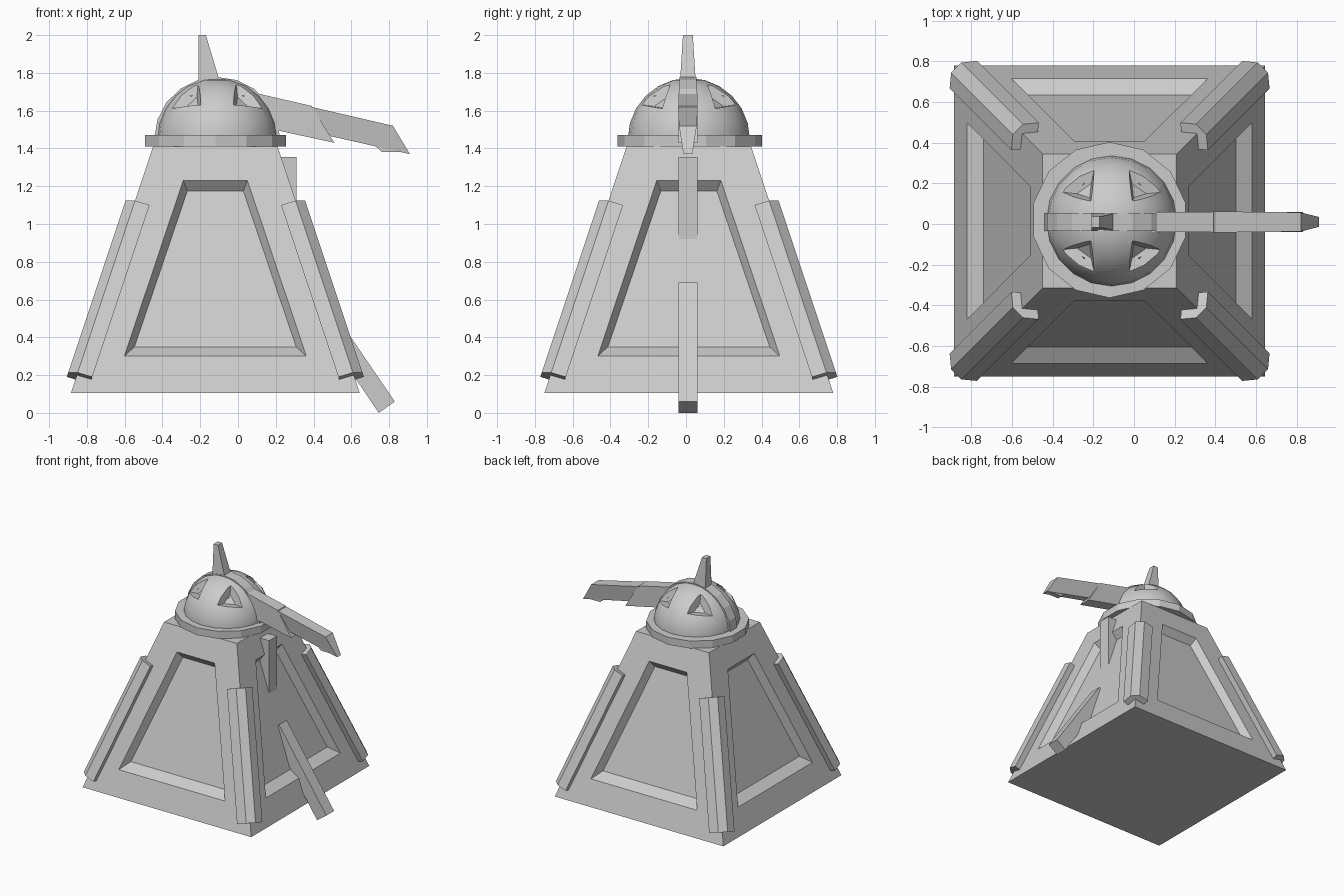
import bpy, bmesh, math
from mathutils import Vector, Matrix

cube = bpy.data.objects.get("Cube")
if cube:
    bpy.data.objects.remove(cube, do_unlink=True)

grey = bpy.data.materials.new("plain grey")
grey.use_nodes = True
colour = (0.6, 0.6, 0.6, 1)
grey.diffuse_color = colour
grey.node_tree.nodes["Principled BSDF"].inputs["Base Color"].default_value = colour

CX, CY = -0.12, 0.015            # axis of the tower
BASE, TOP = 0.105, 1.41          # tower heights


def finish(bm, name):
    bmesh.ops.remove_doubles(bm, verts=bm.verts, dist=0.0005)
    bmesh.ops.recalc_face_normals(bm, faces=bm.faces)
    mesh = bpy.data.meshes.new(name)
    bm.to_mesh(mesh)
    bm.free()
    mesh.materials.append(grey)
    ob = bpy.data.objects.new(name, mesh)
    bpy.context.collection.objects.link(ob)
    return ob


def bridge(bm, a, b):
    """Quads between two closed loops of points."""
    n = len(a)
    for i in range(n):
        j = (i + 1) % n
        bm.faces.new([bm.verts.new(p) for p in (a[i], a[j], b[j], b[i])])


def cap(bm, loop):
    bm.faces.new([bm.verts.new(p) for p in loop])


def loft(name, a, b):
    bm = bmesh.new()
    bridge(bm, a, b)
    cap(bm, a)
    cap(bm, b)
    return finish(bm, name)


def slab(name, profile, widths):
    """Side profile in x and z, with a half width for each point."""
    sides = [[Vector((x, 0.01 + s * w, z)) for (x, z), w in zip(profile, widths)]
             for s in (-1, 1)]
    return loft(name, *sides)


def half(z):
    """Half width of the tower at a height."""
    return 0.765 - (z - BASE) / 3


# Tower with a sunken panel on each of its four sides
bm = bmesh.new()


def trapezoid(z0, w0, z1, w1, depth, turn):
    pts = [(-w0, z0), (w0, z0), (w1, z1), (-w1, z1)]
    return [turn @ Vector((x, depth - half(z), z)) for x, z in pts]


for k in range(4):
    turn = Matrix.Translation((CX, CY, 0)) @ Matrix.Rotation(k * math.pi / 2, 4, 'Z')
    side = trapezoid(BASE, half(BASE), TOP, half(TOP), 0, turn)
    rim = trapezoid(0.3, 0.482, 1.23, 0.17, 0, turn)
    panel = trapezoid(0.35, 0.428, 1.175, 0.148, 0.063, turn)
    bridge(bm, side, rim)
    bridge(bm, rim, panel)
    cap(bm, panel)
for z in (BASE, TOP):
    h = half(z)
    cap(bm, [(CX + sx * h, CY + sy * h, z)
             for sx, sy in ((-1, -1), (1, -1), (1, 1), (-1, 1))])
finish(bm, "tower")

# Angled rails over the four corners
section = [(-0.01, -0.01), (-0.01, -0.085), (0.05, -0.085), (0.05, 0.0),
           (0.0, 0.05), (-0.085, 0.05), (-0.085, -0.01)]


def rail_end(z, sx, sy):
    loop = []
    for dx, dy in section:
        level = z + 0.27 * (dx + dy)
        h = half(level)
        loop.append(Vector((CX + sx * (h + dx), CY + sy * (h + dy), level)))
    return loop


for sx, side_name in ((-1, "right"), (1, "left")):
    for sy, end_name in ((-1, "front"), (1, "back")):
        loft(f"{end_name}_{side_name}_corner_rail",
             rail_end(0.2, sx, sy), rail_end(1.11, sx, sy))

# Collar under the dome
bm = bmesh.new()
bmesh.ops.create_cone(bm, cap_ends=True, segments=14, radius1=0.383, radius2=0.383,
                      depth=0.06, matrix=Matrix.Translation((CX, CY + 0.005, 1.44)))
finish(bm, "collar")

# Dome
centre = Vector((CX + 0.01, CY, 1.45))
bm = bmesh.new()
bmesh.ops.create_uvsphere(bm, u_segments=20, v_segments=12, radius=0.323,
                          matrix=Matrix.Translation(centre))
cut = bmesh.ops.bisect_plane(bm, geom=bm.verts[:] + bm.edges[:] + bm.faces[:],
                             plane_co=(0, 0, 1.42), plane_no=(0, 0, -1), clear_outer=True)
bmesh.ops.holes_fill(bm, edges=[e for e in bm.edges if e.is_boundary])
dome = finish(bm, "dome")

# Triangular eye sockets sunk into the dome
corners = [Vector(p).normalized() * 0.323 for p in
           ((0.1, 0.095, 0.285), (0.24, 0.14, 0.16), (0.085, 0.25, 0.18))]
middle = sum(corners, Vector()) / 3
for sx in (-1, 1):
    for sy in (-1, 1):
        flip = Vector((sx, sy, 1))
        inner = [middle * 0.88 + (p - middle) * 0.45 for p in corners]
        outer = [p + (p - q) * 0.5 for p, q in zip(corners, inner)]
        cutter = loft("socket_cutter", [centre + p * flip for p in outer],
                      [centre + p * flip for p in inner])
        cutter.hide_render = True
        mod = dome.modifiers.new("socket", 'BOOLEAN')
        mod.operation = 'DIFFERENCE'
        mod.solver = 'EXACT'
        mod.object = cutter
        bpy.context.view_layer.objects.active = dome
        bpy.ops.object.modifier_apply(modifier=mod.name)
        bpy.data.objects.remove(cutter, do_unlink=True)
bpy.ops.object.select_all(action='DESELECT')
dome.select_set(True)
bpy.context.view_layer.objects.active = dome
bpy.ops.object.shade_smooth_by_angle(angle=math.radians(30))

# Narrow band over the dome, running from side to side
arc = [(centre.x + 0.333 * math.cos(a), 1.45 + 0.328 * math.sin(a))
       for a in (math.pi * i / 10 for i in range(11))]
slab("dome_band", arc, [0.045] * len(arc))

# Spike on the crown
slab("crown_spike", [(-0.21, 1.7), (-0.08, 1.7), (-0.17, 2.0), (-0.21, 2.0)],
     [0.045, 0.045, 0.026, 0.026])

# Two-part arm
slab("arm_inner", [(0.02, 1.71), (0.39, 1.625), (0.51, 1.43), (0.05, 1.53)], [0.05] * 4)
slab("arm_outer", [(0.38, 1.622), (0.82, 1.52), (0.91, 1.37), (0.49, 1.465)],
     [0.052, 0.047, 0.024, 0.03])
slab("arm_tip_block", [(0.72, 1.42), (0.87, 1.4), (0.88, 1.382), (0.76, 1.382)], [0.02] * 4)

# Struts on the left panel
slab("upper_strut", [(0.2, 1.355), (0.31, 1.355), (0.31, 0.9), (0.2, 0.9)], [0.05] * 4)
slab("lower_strut", [(0.745, 0), (0.83, 0.06), (0.4, 0.69), (0.32, 0.63)], [0.05] * 4)
